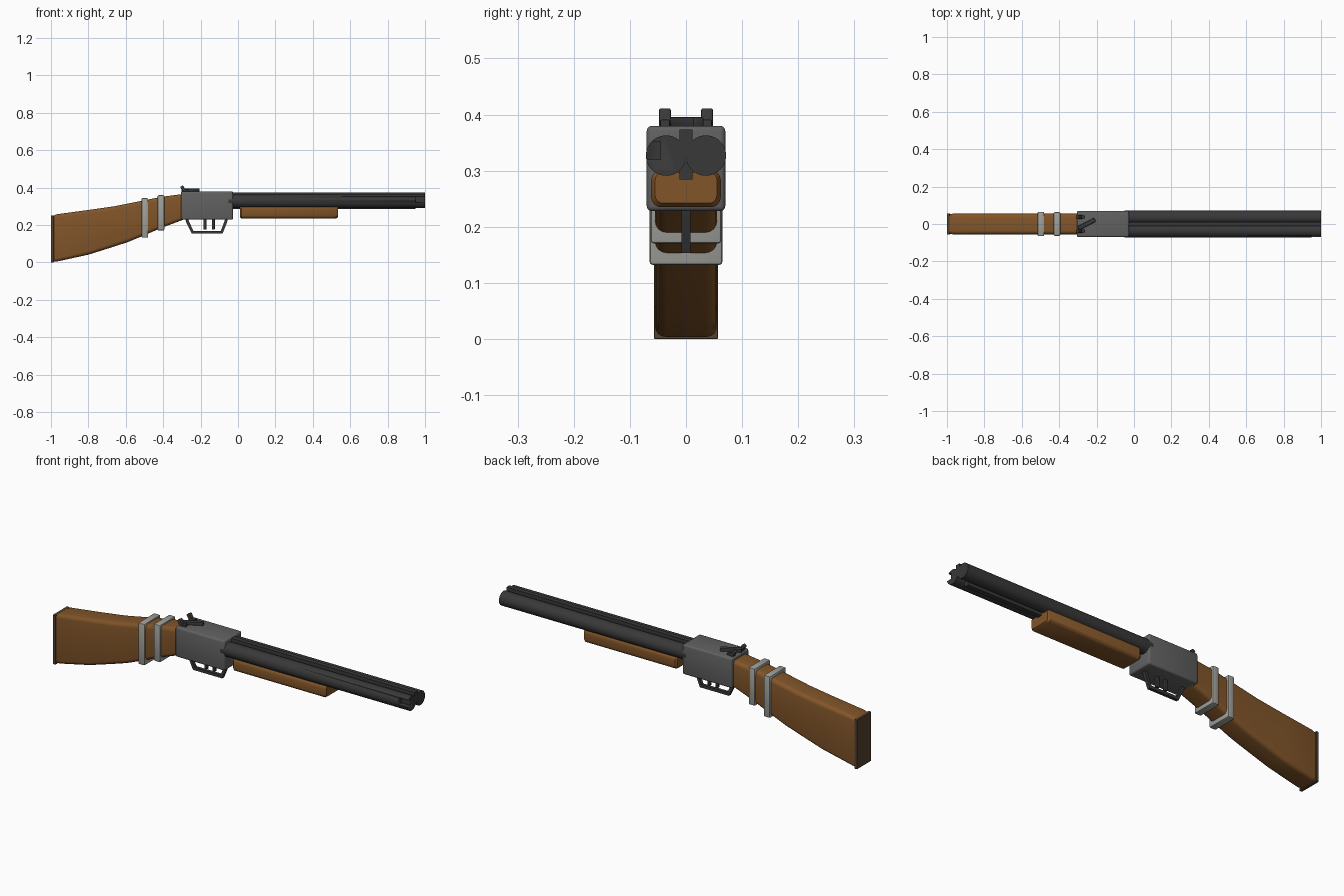
import bpy, bmesh, math
from mathutils import Vector

if "Cube" in bpy.data.objects:
    bpy.data.objects.remove(bpy.data.objects["Cube"])


def mat(name, c):
    m = bpy.data.materials.new(name)
    m.diffuse_color = (*c, 1)
    m.use_nodes = True
    m.node_tree.nodes["Principled BSDF"].inputs["Base Color"].default_value = m.diffuse_color
    return m


WOOD = mat("wood", (0.22, 0.09, 0.022))
BUTT = mat("dark_wood", (0.09, 0.055, 0.03))
DARK = mat("dark_steel", (0.04, 0.04, 0.04))
STEEL = mat("steel", (0.12, 0.12, 0.12))
BAND = mat("band_metal", (0.35, 0.35, 0.33))


def finish(o, m, angle=35):
    o.data.materials.append(m)
    bpy.ops.object.select_all(action='DESELECT')
    o.select_set(True)
    bpy.context.view_layer.objects.active = o
    bpy.ops.object.shade_smooth_by_angle(angle=math.radians(angle))
    return o


def from_bmesh(name, bm, m):
    bmesh.ops.recalc_face_normals(bm, faces=bm.faces)
    me = bpy.data.meshes.new(name)
    bm.to_mesh(me)
    bm.free()
    o = bpy.data.objects.new(name, me)
    bpy.context.collection.objects.link(o)
    return finish(o, m)


def box(name, lo, hi, m, bevel=0.0, seg=2, rot=(0, 0, 0)):
    lo, hi = Vector(lo), Vector(hi)
    bm = bmesh.new()
    bmesh.ops.create_cube(bm, size=1)
    bmesh.ops.scale(bm, vec=hi - lo, verts=bm.verts)
    if bevel:
        bmesh.ops.bevel(bm, geom=bm.edges[:], offset=bevel, segments=seg,
                        affect='EDGES', profile=0.5)
    o = from_bmesh(name, bm, m)
    o.location = (lo + hi) / 2
    o.rotation_euler = rot
    return o


def loft(name, sections, m, seg=4):
    """Rounded rectangle sections (x, z_bottom, z_top, half_width, radius)."""
    bm = bmesh.new()
    rings = []
    for x, zb, zt, w, r in sections:
        ring = []
        for k, (cy, cz) in enumerate([(w - r, zt - r), (r - w, zt - r),
                                      (r - w, zb + r), (w - r, zb + r)]):
            for i in range(seg + 1):
                a = math.pi / 2 * (k + i / seg)
                ring.append(bm.verts.new((x, cy + r * math.cos(a), cz + r * math.sin(a))))
        rings.append(ring)
    n = len(rings[0])
    for a, b in zip(rings, rings[1:]):
        for i in range(n):
            bm.faces.new((a[i], a[(i + 1) % n], b[(i + 1) % n], b[i]))
    bm.faces.new(rings[0])
    bm.faces.new(rings[-1])
    return from_bmesh(name, bm, m)


# Shoulder stock and butt plate
loft("stock", [(-0.99, 0.006, 0.248, 0.052, 0.015),
               (-0.97, 0.004, 0.257, 0.055, 0.018),
               (-0.80, 0.041, 0.280, 0.055, 0.02),
               (-0.66, 0.085, 0.300, 0.055, 0.02),
               (-0.59, 0.108, 0.314, 0.055, 0.02),
               (-0.50, 0.145, 0.332, 0.055, 0.02),
               (-0.41, 0.184, 0.350, 0.055, 0.02),
               (-0.29, 0.229, 0.366, 0.055, 0.02)], WOOD)
box("butt_plate", (-1, -0.057, 0), (-0.985, 0.057, 0.25), BUTT, 0.001, 1)

# Metal bands round the grip
for i, (x, zb, zt, w) in enumerate([(-0.498, 0.132, 0.343, 0.065),
                                    (-0.412, 0.17, 0.359, 0.063)]):
    box(f"stock_band_{i + 1}", (x - 0.018, -w, zb), (x + 0.018, w, zt), BAND, 0.006)

# Receiver
box("receiver", (-0.305, -0.07, 0.228), (-0.027, 0.07, 0.38), STEEL, 0.009, 3)

# Twin barrels
barrels = []
for side, y in (("left", 0.0355), ("right", -0.0355)):
    bpy.ops.mesh.primitive_cylinder_add(vertices=40, radius=0.036, depth=1.05,
                                        location=(0.475, y, 0.327),
                                        rotation=(0, math.pi / 2, 0))
    o = bpy.context.object
    o.name = side + "_barrel"
    barrels.append(finish(o, DARK))

# Muzzle notch in the right barrel
cutter = box("notch_cutter", (0.95, -0.1, 0.32), (1.05, -0.045, 0.352), DARK)
cutter.hide_render = True
cutter.hide_viewport = True
cutter.display_type = 'WIRE'
b = barrels[1].modifiers.new("notch", 'BOOLEAN')
b.operation = 'DIFFERENCE'
b.solver = 'EXACT'
b.object = cutter
barrels[1].modifiers.move(len(barrels[1].modifiers) - 1, 0)

# Ribs between the barrels
box("top_rib", (-0.04, -0.012, 0.335), (1, 0.012, 0.373), DARK)
box("bottom_rib", (-0.04, -0.012, 0.284), (0.95, 0.012, 0.315), DARK)

# Fore-end
loft("fore_end", [(0.01, 0.242, 0.297, 0.055, 0.014),
                  (0.018, 0.235, 0.301, 0.062, 0.018),
                  (0.525, 0.235, 0.301, 0.062, 0.018),
                  (0.535, 0.242, 0.297, 0.055, 0.014)], WOOD)

# Trigger guard: flat strap following a bent path
outer = [(-0.282, 0.235), (-0.277, 0.215), (-0.247, 0.153), (-0.083, 0.153),
         (-0.058, 0.215), (-0.053, 0.235)]
inner = [(-0.266, 0.235), (-0.262, 0.218), (-0.238, 0.168), (-0.092, 0.168),
         (-0.073, 0.218), (-0.069, 0.235)]
bm = bmesh.new()
for i in range(len(outer) - 1):
    quad = (outer[i], outer[i + 1], inner[i + 1], inner[i])
    bm.faces.new([bm.verts.new((x, -0.008, z)) for x, z in quad])
bmesh.ops.remove_doubles(bm, verts=bm.verts, dist=1e-5)
ext = bmesh.ops.extrude_face_region(bm, geom=bm.faces[:], use_keep_orig=True)
moved = [v for v in ext["geom"] if isinstance(v, bmesh.types.BMVert)]
bmesh.ops.translate(bm, vec=(0, 0.016, 0), verts=moved)
from_bmesh("trigger_guard", bm, DARK)

# Two triggers
for i, x in enumerate((-0.177, -0.132)):
    box(f"trigger_{i + 1}", (x - 0.008, -0.007, 0.175), (x + 0.008, 0.007, 0.235), DARK, 0.003)

# Hammers and top lever
for side, y in (("left", 0.0375), ("right", -0.0375)):
    box(side + "_hammer", (-0.299, y - 0.0105, 0.364), (-0.281, y + 0.0105, 0.411), DARK,
        0.003, rot=(0, math.radians(-32), 0))
    box(side + "_hammer_base", (-0.298, y - 0.009, 0.37), (-0.262, y + 0.009, 0.391), DARK, 0.003)
box("top_lever", (-0.303, -0.0115, 0.374), (-0.203, 0.0115, 0.396), DARK, 0.004,
    rot=(0, 0, math.radians(27)))
